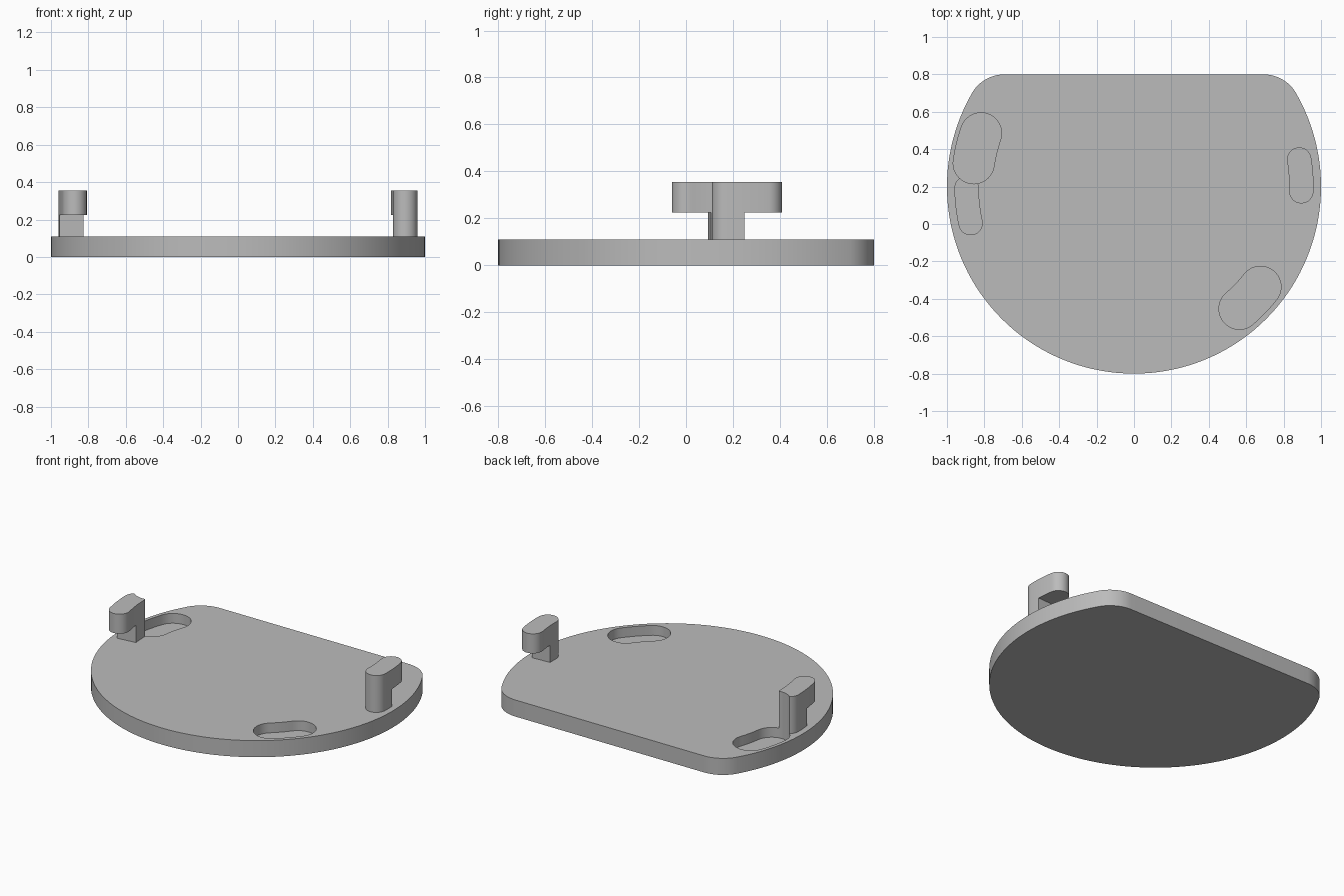
import bpy, bmesh
from math import radians, cos, sin, pi, acos

if "Cube" in bpy.data.objects:
    bpy.data.objects.remove(bpy.data.objects["Cube"])

CY = 0.2            # centre of the round plate outline
TOP = 0.11          # plate thickness

grey = bpy.data.materials.new("plain grey")
grey.use_nodes = True
grey.diffuse_color = (0.5, 0.5, 0.5, 1)
grey.node_tree.nodes["Principled BSDF"].inputs["Base Color"].default_value = (0.5, 0.5, 0.5, 1)


def arc(cx, cy, r, a0, a1, n):
    """Points on an arc, angles in radians."""
    return [(cx + r * cos(a0 + (a1 - a0) * i / n), cy + r * sin(a0 + (a1 - a0) * i / n))
            for i in range(n + 1)]


def curved_slot(r, half, start, end, rounded=True):
    """Outline of a band along the plate rim, with round or straight ends."""
    a, b = radians(start), radians(end)
    pts = arc(0, CY, r + half, a, b, 12)
    if rounded:
        pts += arc(r * cos(b), CY + r * sin(b), half, b, b + pi, 20)[1:-1]
    pts += arc(0, CY, r - half, b, a, 12)
    if rounded:
        pts += arc(r * cos(a), CY + r * sin(a), half, a + pi, a + 2 * pi, 20)[1:-1]
    return pts


def extrude(name, pts, z0, z1):
    bm = bmesh.new()
    face = bm.faces.new([bm.verts.new((x, y, z0)) for x, y in pts])
    up = bmesh.ops.extrude_face_region(bm, geom=[face])["geom"]
    bmesh.ops.translate(bm, vec=(0, 0, z1 - z0),
                        verts=[g for g in up if isinstance(g, bmesh.types.BMVert)])
    bmesh.ops.recalc_face_normals(bm, faces=bm.faces)
    mesh = bpy.data.meshes.new(name)
    bm.to_mesh(mesh)
    bm.free()
    mesh.materials.append(grey)
    ob = bpy.data.objects.new(name, mesh)
    bpy.context.collection.objects.link(ob)
    return ob


def select(ob):
    bpy.ops.object.select_all(action='DESELECT')
    ob.select_set(True)
    bpy.context.view_layer.objects.active = ob


def cut(ob, cutter):
    mod = ob.modifiers.new("cut", 'BOOLEAN')
    mod.operation, mod.solver, mod.object = 'DIFFERENCE', 'EXACT', cutter
    select(ob)
    bpy.ops.object.modifier_apply(modifier=mod.name)


# Plate: a disc with a straight back edge and filleted corners
fillet = 0.2
fx, fy = 0.693, 0.6
corner = acos(fx / (1 - fillet))
outline = arc(0, CY, 1, -pi - corner, corner, 96)
outline += arc(fx, fy, fillet, corner, pi / 2, 12)[1:]
outline += arc(-fx, fy, fillet, pi / 2, pi - corner, 12)[:-1]
plate = extrude("plate", outline, 0, TOP)

# Hooks: upright stems with an overhanging head
left_hook = extrude("left_hook", curved_slot(0.895, 0.065, -1.6, 9.3), TOP, 0.355)
right_hook = extrude("right_hook", curved_slot(0.895, 0.065, 180.5, 192.6), TOP, 0.355)

# Cutters: recesses in the plate, and the undercuts below the hook heads
side_recess = extrude("side_recess_cutter", curved_slot(0.866, 0.11, 160.8, 171.7), 0.045, 0.6)
front_recess = extrude("front_recess_cutter", curved_slot(0.863, 0.11, -49.2, -38.4), 0.045, 0.6)
left_gap = extrude("left_gap_cutter", curved_slot(0.895, 0.12, 2.9, 25, False), 0, 0.225)
right_gap = extrude("right_gap_cutter", curved_slot(0.895, 0.12, 186.4, 210, False), 0, 0.225)

for ob, cutter in ((plate, side_recess), (plate, front_recess), (left_hook, left_gap),
                   (right_hook, right_gap), (right_hook, side_recess)):
    cut(ob, cutter)
for cutter in (side_recess, front_recess, left_gap, right_gap):
    bpy.data.objects.remove(cutter)

for ob in (plate, left_hook, right_hook):
    select(ob)
    bpy.ops.object.shade_smooth_by_angle(angle=radians(30))
